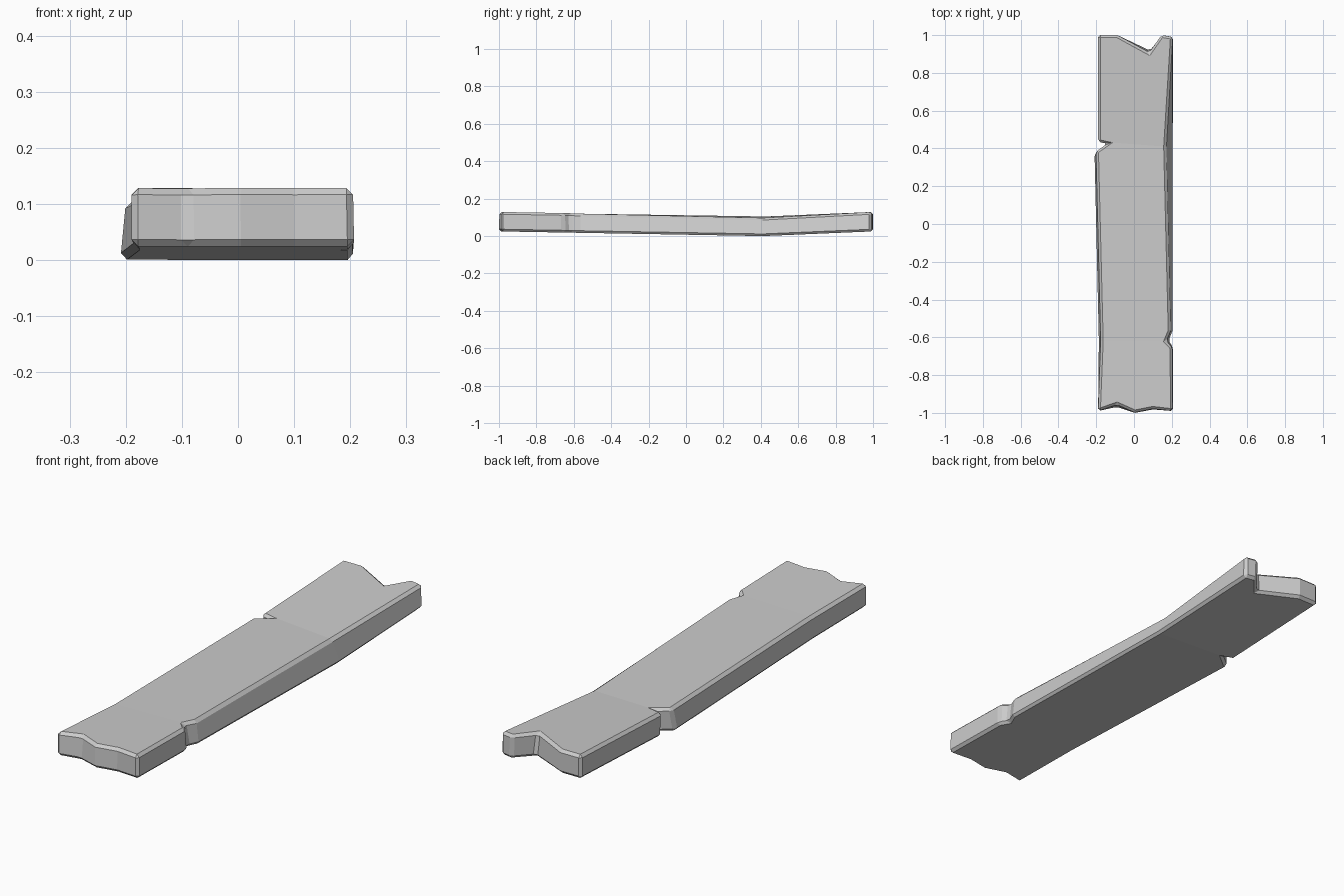
import bpy, bmesh
from math import radians

if "Cube" in bpy.data.objects:
    bpy.data.objects.remove(bpy.data.objects["Cube"])

# Plank outline, counter-clockwise from front left:
# bottom x, bottom y, top x, top y, extra dip of the top edge
OUTLINE = [
    (-.19, -.99, -.19, -.99, 0), (-.09, -.97, -.09, -.955, 0),
    (.005, -1, .005, -.997, 0), (.1, -.982, .1, -.978, 0),
    (.207, -.99, .205, -.99, 0),
    (.207, -.655, .203, -.655, 0), (.185, -.615, .17, -.62, 0),
    (.207, -.565, .193, -.565, .003),
    (.207, .41, .169, .41, .007), (.207, .99, .205, .99, 0),
    (.15, 1, .145, 1, 0), (.085, .92, .08, .907, 0),
    (-.09, 1, -.09, 1, 0), (-.19, 1, -.19, 1, 0),
    (-.19, .44, -.19, .435, 0), (-.143, .425, -.143, .425, 0),
    (-.21, .37, -.2, .385, 0), (-.187, -.62, -.175, -.62, .006),
]
# Front, middle and back sections of the top and bottom
SECTIONS = [[0, 1, 2, 3, 4, 5, 6, 17], [6, 7, 8, 15, 16, 17],
            [8, 9, 10, 11, 12, 13, 14, 15]]


def sag(y):
    """Plank droops to its lowest at y = 0.41."""
    return .025 * ((.41 - y) / 1.41 if y < .41 else (y - .41) / .59)


bm = bmesh.new()
low = [bm.verts.new((x, y, sag(y))) for x, y, *_ in OUTLINE]
high = [bm.verts.new((x, y, sag(y) + .104 - d)) for _, _, x, y, d in OUTLINE]
n = len(OUTLINE)
for i in range(n):
    j = (i + 1) % n
    bm.faces.new((low[i], low[j], high[j], high[i]))
for s in SECTIONS:
    bm.faces.new([high[i] for i in s])
    bm.faces.new([low[i] for i in reversed(s)])

# Chamfered rims and corners
bm.normal_update()
sharp = [e for e in bm.edges if e.calc_face_angle() > radians(35)]
bmesh.ops.bevel(bm, geom=sharp, offset=.012, segments=1, profile=.5,
                affect='EDGES', clamp_overlap=True)
bmesh.ops.recalc_face_normals(bm, faces=bm.faces)

mesh = bpy.data.meshes.new("plank")
bm.to_mesh(mesh)
bm.free()
plank = bpy.data.objects.new("plank", mesh)
bpy.context.collection.objects.link(plank)
